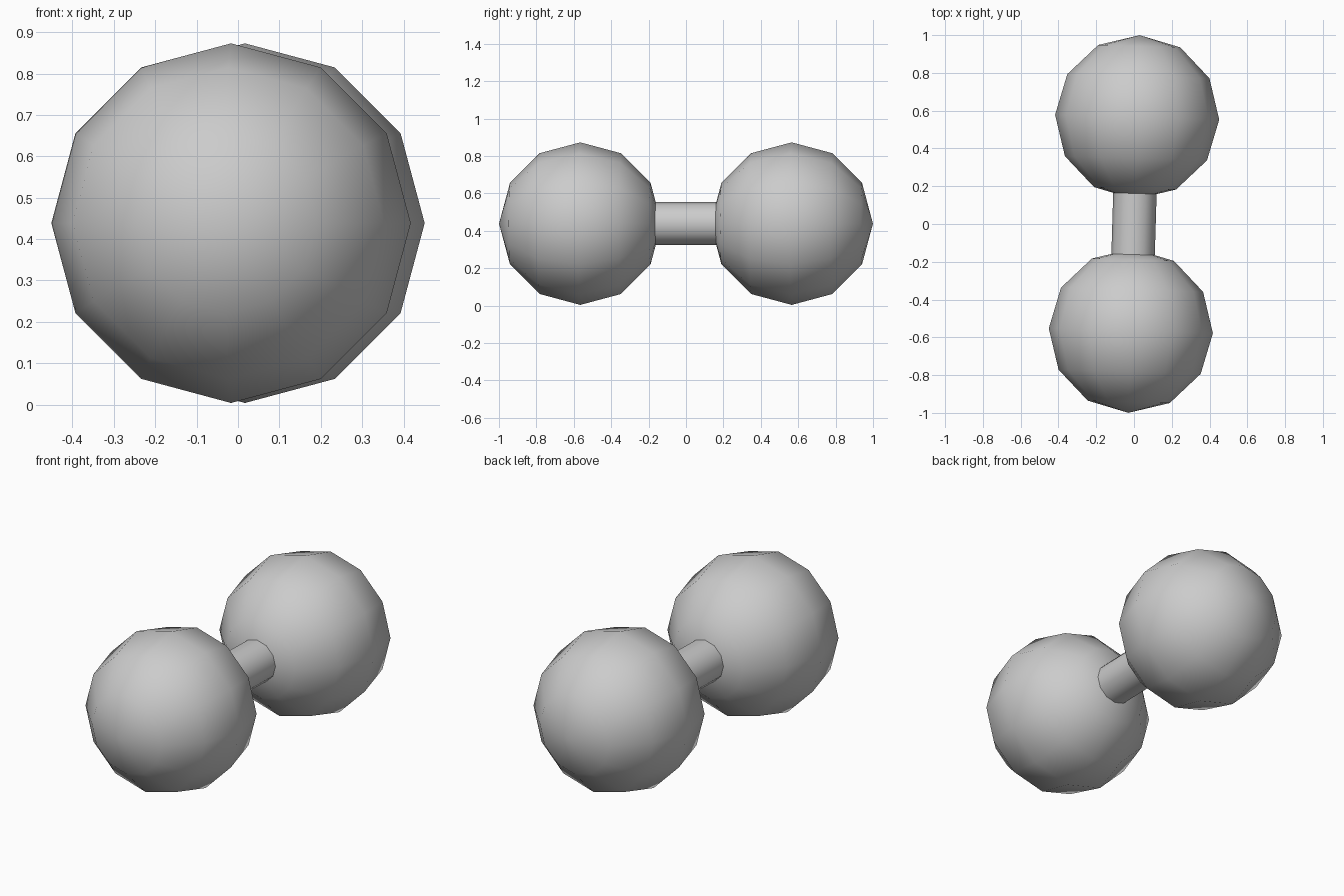
import bpy
from math import radians, sin, cos

if "Cube" in bpy.data.objects:
    bpy.data.objects.remove(bpy.data.objects["Cube"])

TURN = radians(-1.7)      # slight yaw of the whole dumbbell
Z = 0.4385                # height of the axis
R = 0.4345                # ball radius
REACH = 0.5655            # ball centre distance from the middle
ROT = (radians(90), 0, TURN)


def finish(name):
    ob = bpy.context.object
    ob.name = name
    ob.data.name = name
    return ob


# Two low-poly balls, poles along the handle axis
for name, side in (("front_ball", -1), ("back_ball", 1)):
    d = side * REACH
    bpy.ops.mesh.primitive_uv_sphere_add(
        segments=12, ring_count=6, radius=R,
        location=(-d * sin(TURN), d * cos(TURN), Z), rotation=ROT)
    finish(name)
    bpy.ops.object.shade_smooth()

# Handle bar, ends buried in the balls
bpy.ops.mesh.primitive_cylinder_add(
    vertices=12, radius=0.115, depth=0.4, location=(0, 0, Z), rotation=ROT)
finish("handle_bar")
bpy.ops.object.shade_smooth_by_angle(angle=radians(40))
